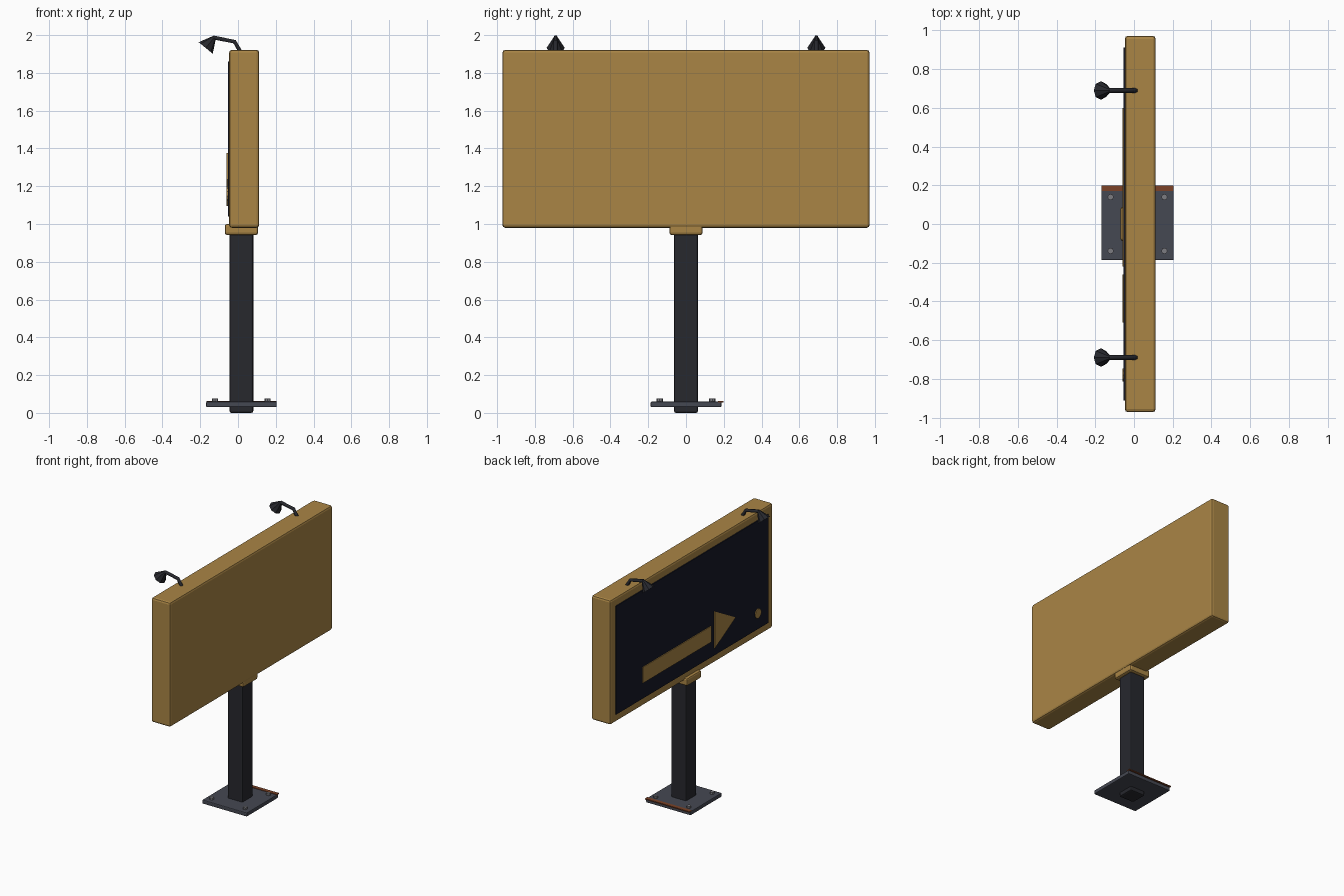
import bpy, bmesh, math
from mathutils import Vector

if "Cube" in bpy.data.objects:
    bpy.data.objects.remove(bpy.data.objects["Cube"])


def mat(name, r, g, b):
    m = bpy.data.materials.new(name)
    m.diffuse_color = (r, g, b, 1)
    m.use_nodes = True
    m.node_tree.nodes["Principled BSDF"].inputs["Base Color"].default_value = m.diffuse_color
    return m


YELLOW = mat("mustard_paint", 0.40, 0.235, 0.06)
NAVY = mat("navy_panel", 0.008, 0.009, 0.02)
BLACK = mat("black_metal", 0.02, 0.021, 0.027)
STEEL = mat("grey_steel", 0.06, 0.065, 0.085)
BOLT = mat("bolt_metal", 0.2, 0.2, 0.22)
RUST = mat("rust", 0.2, 0.055, 0.02)


def finish(name, bm, material):
    bmesh.ops.recalc_face_normals(bm, faces=bm.faces)
    me = bpy.data.meshes.new(name)
    bm.to_mesh(me)
    bm.free()
    me.materials.append(material)
    ob = bpy.data.objects.new(name, me)
    bpy.context.collection.objects.link(ob)
    return ob


def box(name, lo, hi, material, bevel=0.0, segments=2):
    lo, hi = Vector(lo), Vector(hi)
    bm = bmesh.new()
    bmesh.ops.create_cube(bm, size=1)
    for v in bm.verts:
        v.co = (lo + hi) / 2 + v.co * (hi - lo)
    ob = finish(name, bm, material)
    if bevel:
        mod = ob.modifiers.new("bevel", 'BEVEL')
        mod.width, mod.segments = bevel, segments
    return ob


def plate(name, outline, x0, x1, material):
    """Extrude a (y, z) outline from x0 to x1."""
    bm = bmesh.new()
    face = bm.faces.new([bm.verts.new((x0, y, z)) for y, z in outline])
    new = bmesh.ops.extrude_face_region(bm, geom=[face])["geom"]
    for v in new:
        if isinstance(v, bmesh.types.BMVert):
            v.co.x = x1
    return finish(name, bm, material)


def cone(name, start, end, r1, r2, sides, material):
    start, end = Vector(start), Vector(end)
    axis = end - start
    bm = bmesh.new()
    bmesh.ops.create_cone(bm, cap_ends=True, segments=sides, radius1=r1,
                          radius2=r2, depth=axis.length)
    rot = axis.to_track_quat('Z', 'Y')
    for v in bm.verts:
        v.co = rot @ v.co + (start + end) / 2
    return finish(name, bm, material)


CX = 0.018  # post centre

# Post, collar and base plate
box("post", (CX - 0.063, -0.063, 0), (CX + 0.063, 0.063, 0.99), BLACK, 0.01)
box("post_collar", (CX - 0.088, -0.088, 0.942), (CX + 0.088, 0.088, 1.0), YELLOW, 0.012)
box("base_plate", (CX - 0.187, -0.187, 0.03), (CX + 0.187, 0.187, 0.06), STEEL, 0.006)
box("rust_strip", (CX - 0.185, 0.17, 0.056), (CX + 0.187, 0.198, 0.064), RUST)
for i, (sx, sy) in enumerate([(-1, -1), (1, -1), (-1, 1), (1, 1)]):
    x, y = CX + sx * 0.139, sy * 0.139
    cone(f"base_bolt_{i + 1}", (x, y, 0.055), (x, y, 0.075), 0.016, 0.016, 8, BOLT)

# Sign cabinet and display panel
box("sign_cabinet", (-0.047, -0.972, 0.98), (0.112, 0.972, 1.922), YELLOW, 0.015)
box("display_panel", (-0.054, -0.912, 1.04), (-0.04, 0.912, 1.86), NAVY)

# Arrow and dot raised on the panel
plate("arrow_shaft", [(0.6, 1.16), (-0.22, 1.16), (-0.22, 1.28), (0.6, 1.28)],
      -0.06, -0.05, YELLOW)
plate("arrow_head", [(-0.26, 1.095), (-0.51, 1.235), (-0.26, 1.375)], -0.06, -0.05, YELLOW)
cone("panel_dot", (-0.05, -0.78, 1.16), (-0.06, -0.78, 1.16), 0.036, 0.036, 10, YELLOW)

# Pair of lamps on bent arms
for side, y in (("left", -0.69), ("right", 0.69)):
    cu = bpy.data.curves.new(f"lamp_arm_{side}", 'CURVE')
    cu.dimensions = '3D'
    cu.bevel_depth = 0.012
    cu.bevel_resolution = 1
    cu.use_fill_caps = True
    path = [(0.014, 1.91), (-0.018, 1.965), (-0.128, 1.987)]
    sp = cu.splines.new('POLY')
    sp.points.add(len(path) - 1)
    for p, (x, z) in zip(sp.points, path):
        p.co = (x, y, z, 1)
    cu.materials.append(BLACK)
    bpy.context.collection.objects.link(bpy.data.objects.new(f"lamp_arm_{side}", cu))
    cone(f"lamp_shade_{side}", (-0.171, y, 1.932), (-0.122, y, 1.992), 0.048, 0.008, 8, BLACK)
